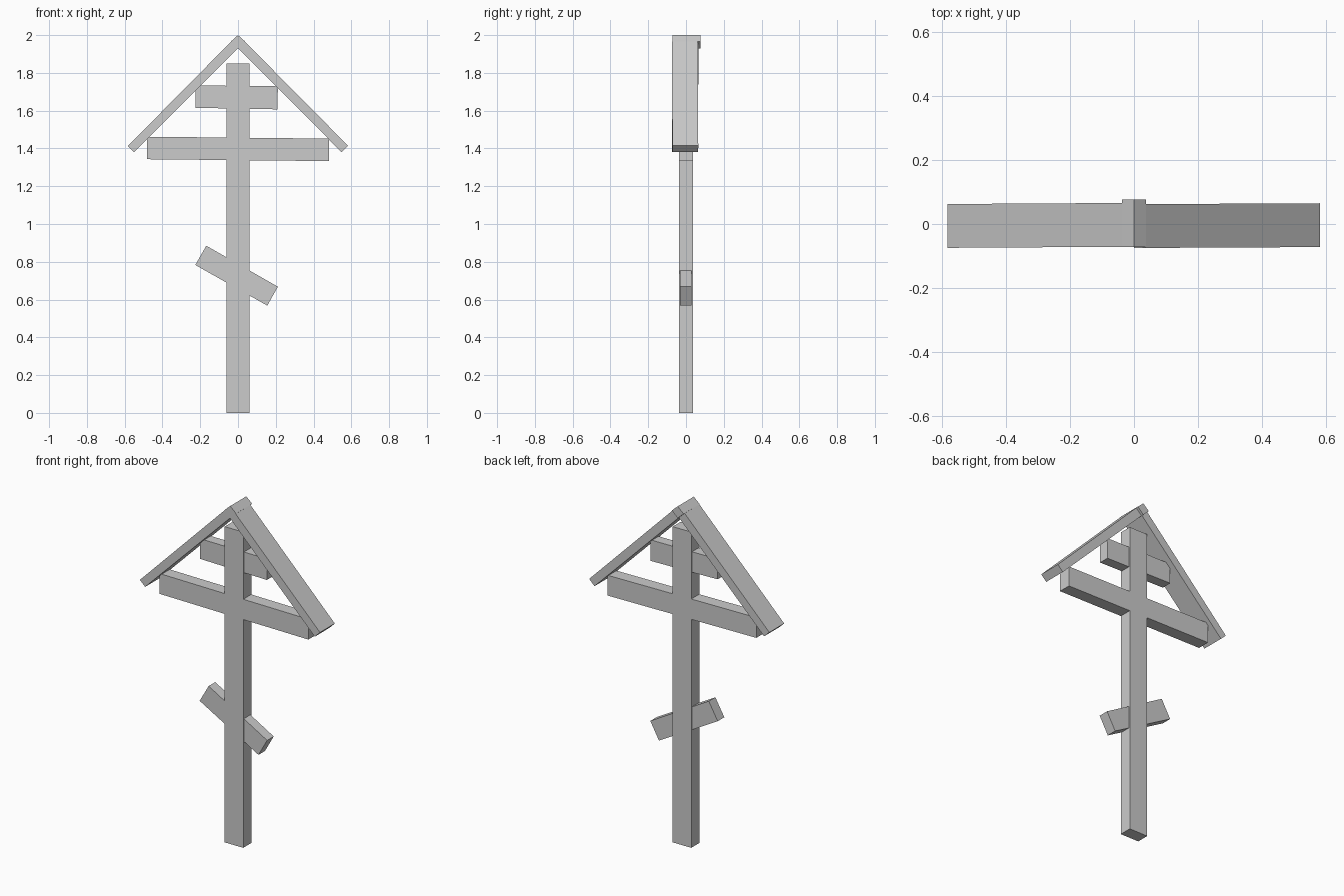
import bpy
import bmesh

if "Cube" in bpy.data.objects:
    bpy.data.objects.remove(bpy.data.objects["Cube"])


def prism(name, profile, y0, y1, skew=0.0):
    """Extrude an (x, z) outline from y0 to y1; skew drifts y along x."""
    bm = bmesh.new()
    front = [bm.verts.new((x, y0 + skew * x, z)) for x, z in profile]
    face = bm.faces.new(front)
    new = bmesh.ops.extrude_face_region(bm, geom=[face])["geom"]
    for v in new:
        if isinstance(v, bmesh.types.BMVert):
            v.co.y += y1 - y0
    bmesh.ops.recalc_face_normals(bm, faces=bm.faces)
    mesh = bpy.data.meshes.new(name)
    bm.to_mesh(mesh)
    bm.free()
    obj = bpy.data.objects.new(name, mesh)
    bpy.context.collection.objects.link(obj)
    return obj


# Upright post
prism("post", [(-0.06, 0), (0.06, 0), (0.06, 1.85), (-0.06, 1.85)], -0.037, 0.037)

# Long crossbar, sagging slightly to the right
prism("main_crossbar",
      [(-0.482, 1.343), (0.482, 1.333), (0.482, 1.452), (-0.482, 1.462)], -0.037, 0.037)

# Short upper bar
prism("upper_crossbar",
      [(-0.226, 1.615), (0.209, 1.607), (0.211, 1.730), (-0.226, 1.733)], -0.031, 0.030)

# Slanted lower bar
prism("slanted_footbar",
      [(-0.226, 0.783), (0.155, 0.568), (0.211, 0.668), (-0.168, 0.885)], -0.032, 0.029)

# Roof boards
prism("roof_board_left",
      [(-0.584, 1.412), (-0.550, 1.380), (0.0, 1.930), (-0.036, 1.966)], -0.071, 0.066, 0.006)
prism("roof_board_right",
      [(0.582, 1.415), (0.548, 1.381), (0.0, 1.930), (0.036, 1.966)], -0.075, 0.062, 0.005)

# Square ridge beam set on its corner
prism("ridge_beam",
      [(0.0, 2.0), (0.038, 1.966), (0.0, 1.930), (-0.038, 1.966)], -0.072, 0.077)
